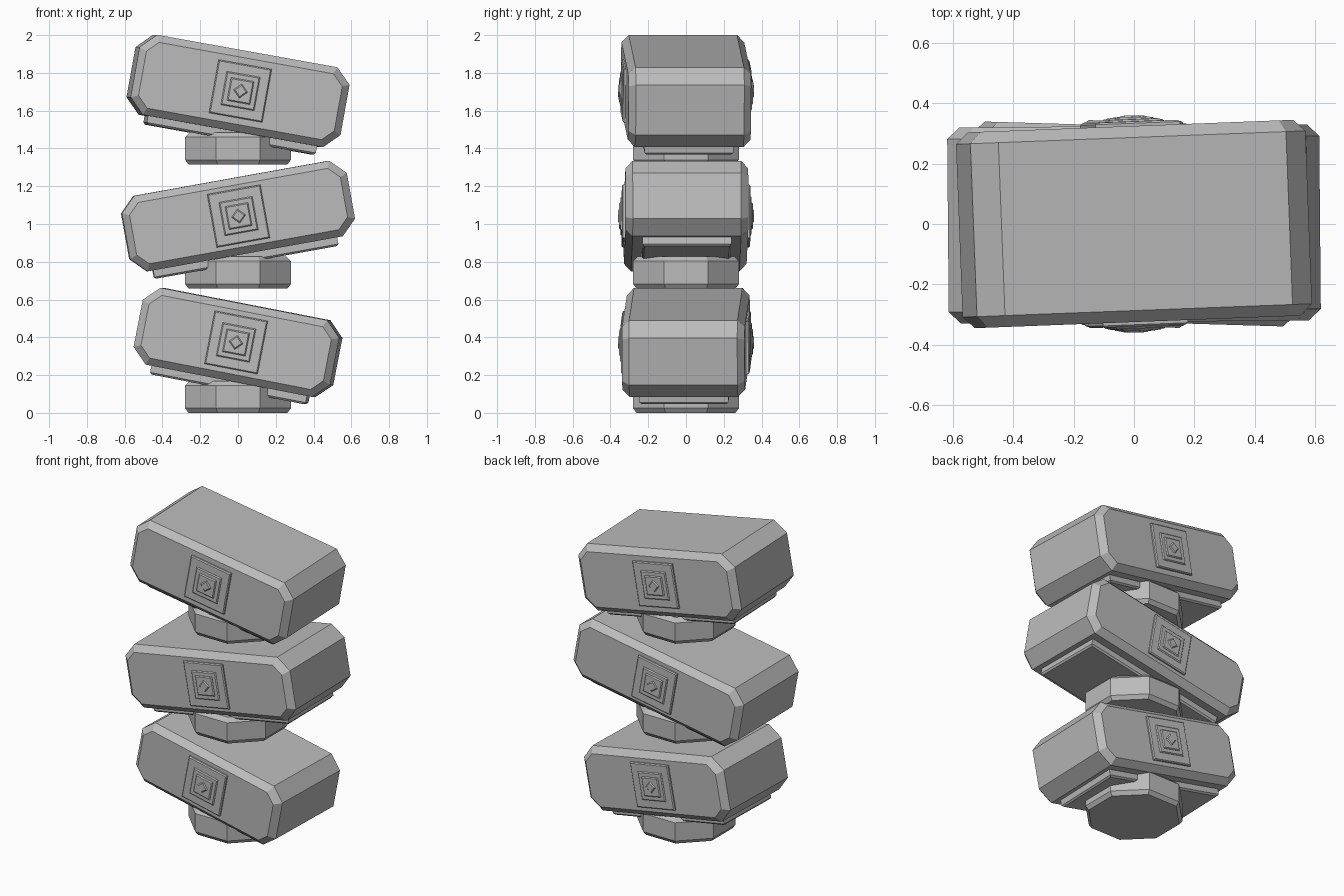
import bpy, bmesh
from math import radians, cos, sin, pi
from mathutils import Matrix

cube = bpy.data.objects.get("Cube")
if cube:
    bpy.data.objects.remove(cube, do_unlink=True)

stone = bpy.data.materials.new("grey_stone")
stone.use_nodes = True
GREY = (0.5, 0.5, 0.5, 1)
stone.diffuse_color = GREY
stone.node_tree.nodes["Principled BSDF"].inputs["Base Color"].default_value = GREY


def loft(name, rings, matrix):
    """Skin a stack of equal-length point rings and cap both ends."""
    bm = bmesh.new()
    loops = [[bm.verts.new(p) for p in ring] for ring in rings]
    for a, b in zip(loops, loops[1:]):
        for i in range(len(a)):
            j = (i + 1) % len(a)
            bm.faces.new((a[i], a[j], b[j], b[i]))
    bm.faces.new(loops[0])
    bm.faces.new(loops[-1])
    bmesh.ops.recalc_face_normals(bm, faces=bm.faces)
    mesh = bpy.data.meshes.new(name)
    bm.to_mesh(mesh)
    bm.free()
    mesh.materials.append(stone)
    obj = bpy.data.objects.new(name, mesh)
    bpy.context.collection.objects.link(obj)
    obj.matrix_world = matrix
    return obj


def cut_rectangle(hx, hz, cut, y):
    """Rectangle in the xz plane with its four corners cut off."""
    return [(hx, y, hz - cut), (hx - cut, y, hz), (cut - hx, y, hz), (-hx, y, hz - cut),
            (-hx, y, cut - hz), (cut - hx, y, -hz), (hx - cut, y, -hz), (hx, y, cut - hz)]


def polygon(apothem, sides, z):
    """Regular polygon in the xy plane with flat sides facing the axes."""
    r = apothem / cos(pi / sides)
    return [(r * cos((2 * i + 1) * pi / sides), r * sin((2 * i + 1) * pi / sides), z)
            for i in range(sides)]


def block(name, hx, hz, matrix, depth=0.325, cut=0.08, edge=0.038):
    """Chamfered head block, long in x."""
    inner = (hx - edge, hz - edge, cut - 0.59 * edge)
    loft(name, [cut_rectangle(*inner, -depth),
                cut_rectangle(hx, hz, cut, edge - depth),
                cut_rectangle(hx, hz, cut, depth - edge),
                cut_rectangle(*inner, depth)], matrix)


def emblem(name, matrix, depth=0.325):
    """Stepped square boss with a diamond in the middle, on front and back."""
    steps = [("frame", 0.143, 0.015, 0), ("middle_step", 0.09, 0.022, 0),
             ("inner_step", 0.062, 0.029, 0), ("diamond", 0.027, 0.035, 45)]
    for side, turn in (("front", 0), ("back", 180)):
        for part, half, height, spin in steps:
            place = (matrix @ Matrix.Rotation(radians(turn), 4, 'Z')
                     @ Matrix.Translation((0, -depth, 0))
                     @ Matrix.Rotation(radians(90), 4, 'X')
                     @ Matrix.Rotation(radians(spin), 4, 'Z'))
            loft(f"{name}_{side}_{part}",
                 [polygon(half, 4, -0.01), polygon(half, 4, height - 0.006),
                  polygon(half - 0.006, 4, height)], place)


# Each tier: neck base z, block centre z, half length, half height, tilt, yaw
tiers = {
    "lower": (0.0, 0.373, 0.53, 0.207, 11, -1.7),
    "middle": (0.658, 1.042, 0.605, 0.203, -10.2, 0.5),
    "upper": (1.315, 1.704, 0.565, 0.215, 10.2, 2.2),
}

for tier, (base, centre, hx, hz, tilt, yaw) in tiers.items():
    # Octagonal neck
    loft(f"{tier}_neck",
         [polygon(0.262, 8, 0), polygon(0.28, 8, 0.025),
          polygon(0.28, 8, 0.145), polygon(0.255, 8, 0.17)],
         Matrix.Translation((0, 0, base)))
    # Tilted block
    pose = (Matrix.Translation((0, 0, centre))
            @ Matrix.Rotation(radians(yaw), 4, 'Z')
            @ Matrix.Rotation(radians(tilt), 4, 'Y'))
    block(f"{tier}_block", hx, hz, pose)
    # Thin plate under the block
    px, py, low = hx - 0.11, 0.235, -hz - 0.046
    rings = [[(sx * (px - c), sy * (py - c), z)
              for sx, sy in ((1, 1), (-1, 1), (-1, -1), (1, -1))]
             for c, z in ((0.01, low), (0, low + 0.01), (0, low + 0.07))]
    loft(f"{tier}_under_plate", rings, pose)
    # Bosses on both faces
    emblem(f"{tier}_emblem", pose)
